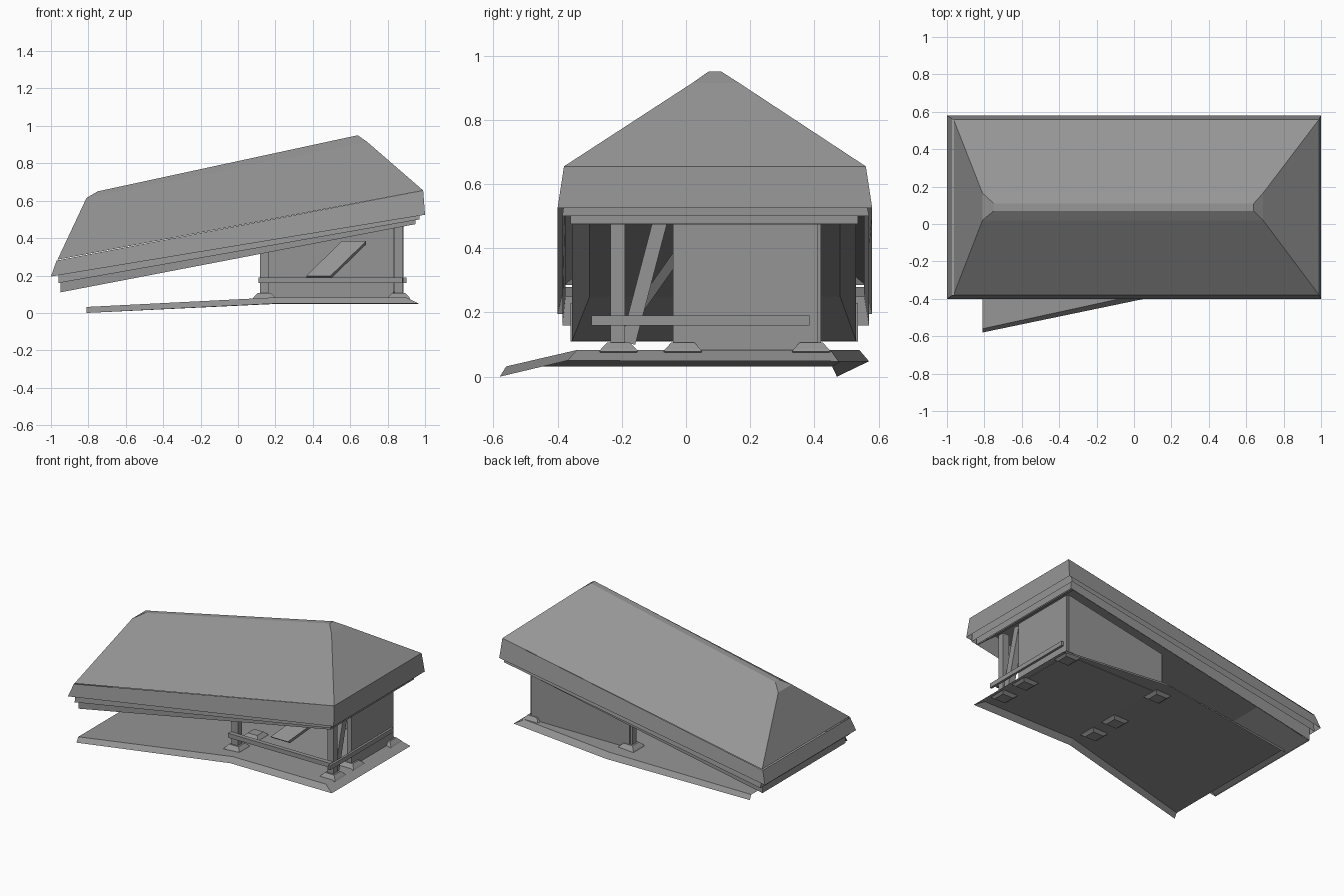
import bpy, bmesh
from mathutils import Vector

cube = bpy.data.objects.get("Cube")
if cube:
    bpy.data.objects.remove(cube, do_unlink=True)

grey = bpy.data.materials.new("weathered_grey")
grey.use_nodes = True
COLOUR = (0.3, 0.3, 0.3, 1)
grey.diffuse_color = COLOUR
grey.node_tree.nodes["Principled BSDF"].inputs["Base Color"].default_value = COLOUR


def finish(name, bm):
    mesh = bpy.data.meshes.new(name)
    bm.to_mesh(mesh)
    bm.free()
    mesh.materials.append(grey)
    ob = bpy.data.objects.new(name, mesh)
    bpy.context.collection.objects.link(ob)
    return ob


def loft(name, rings, cap_first=False, cap_last=False):
    """Join tilted rectangles: x range, y range, height at each x end."""
    bm = bmesh.new()
    loops = []
    for x0, x1, y0, y1, z0, z1 in rings:
        corners = ((x0, y0, z0), (x1, y0, z1), (x1, y1, z1), (x0, y1, z0))
        loops.append([bm.verts.new(c) for c in corners])
    for a, b in zip(loops, loops[1:]):
        for i in range(4):
            j = (i + 1) % 4
            bm.faces.new((a[i], a[j], b[j], b[i]))
    if cap_first:
        bm.faces.new(loops[0][::-1])
    if cap_last:
        bm.faces.new(loops[-1])
    return finish(name, bm)


def box(name, x0, x1, y0, y1, z0, z1):
    return loft(name, [(x0, x1, y0, y1, z0, z0), (x0, x1, y0, y1, z1, z1)], True, True)


def beam(name, start, end, across, width, depth):
    """Straight plank from start to end; across gives its wide direction."""
    start, end = Vector(start), Vector(end)
    wide = Vector(across).normalized() * width / 2
    thick = (end - start).cross(wide).normalized() * depth / 2
    bm = bmesh.new()
    ends = [[bm.verts.new(p + wide * u + thick * v)
             for u, v in ((-1, -1), (1, -1), (1, 1), (-1, 1))] for p in (start, end)]
    for loop in ends:
        bm.faces.new(loop)
    for i in range(4):
        j = (i + 1) % 4
        bm.faces.new((ends[0][i], ends[0][j], ends[1][j], ends[1][i]))
    bmesh.ops.recalc_face_normals(bm, faces=bm.faces)
    return finish(name, bm)


def roof_base(x):
    return 0.11 + 0.192 * (x + 0.95)


# Tilted hip roof with a softened ridge
loft("roof", [
    (-0.965, 0.99, -0.38, 0.56, 0.285, 0.655),
    (-0.81, 0.69, 0.02, 0.165, 0.615, 0.915),
    (-0.75, 0.64, 0.07, 0.11, 0.65, 0.95)], cap_last=True)

# Nested fascia bands, each tucked up behind the one above
loft("upper_fascia", [
    (-1.0, 1.0, -0.40, 0.58, 0.195, 0.525),
    (-0.97, 0.99, -0.38, 0.56, 0.28, 0.655)])
loft("middle_fascia", [
    (-0.96, 0.97, -0.385, 0.57, 0.16, 0.50),
    (-0.96, 0.97, -0.375, 0.555, 0.25, 0.58)])
loft("lower_fascia", [
    (-0.95, 0.95, -0.36, 0.535, 0.11, 0.475),
    (-0.95, 0.95, -0.36, 0.535, 0.23, 0.56)])

# Recessed ceiling with sloping sides
loft("ceiling", [
    (-0.60, 0.85, -0.30, 0.48, 0.25, 0.545),
    (-0.945, 0.945, -0.355, 0.53, 0.111, 0.474)], cap_first=True)

# Broken floor shell: level half and sagging half, open below and at the broken end
bm = bmesh.new()
sections = [(-0.81, (-0.58, 0.0), (-0.56, 0.032), (0.455, 0.032), (0.47, 0.0)),
            (0.20, (-0.37, 0.05), (-0.34, 0.083), (0.54, 0.083), (0.57, 0.048)),
            (0.90, (-0.37, 0.05), (-0.34, 0.083), (0.45, 0.083), (0.475, 0.048))]
rows = [[bm.verts.new((x, y, z)) for y, z in points] for x, *points in sections]
rows[2][0].co.x = rows[2][3].co.x = 0.965
for a, b in zip(rows, rows[1:]):
    for i in range(3):
        bm.faces.new((a[i], b[i], b[i + 1], a[i + 1]))
bm.faces.new(rows[2])
finish("floor", bm)

# Footings poking through the floor, and posts
for x, side in ((0.14, "left"), (0.86, "right")):
    for y, place in ((-0.21, "front"), (-0.01, "middle"), (0.39, "back")):
        tag = place + "_" + side
        loft("footing_" + tag, [
            (x - r, x + r, y - r, y + r, z, z)
            for r, z in ((0.04, 0.062), (0.06, 0.078), (0.055, 0.086), (0.035, 0.107))],
            True, True)
        if place != "middle":
            box("post_" + tag, x - 0.023, x + 0.023, y - 0.025, y + 0.02,
                0.1, roof_base(x) + 0.05)

# Leaning post that has slipped off its footing
beam("leaning_post", (0.85, -0.18, 0.105), (0.85, -0.075, 0.505), (1, 0, 0), 0.045, 0.045)

# Walls: back wall follows the roof slope, side wall is a plain panel
loft("back_wall", [
    (0.13, 0.87, 0.395, 0.42, 0.08, 0.08),
    (0.13, 0.87, 0.395, 0.42, roof_base(0.13) + 0.05, roof_base(0.87) + 0.05)], True, True)
box("side_wall", 0.85, 0.884, -0.04, 0.411, 0.08, 0.505)

# Rails
box("front_rail", 0.11, 0.88, -0.265, -0.235, 0.16, 0.19)
box("side_rail", 0.885, 0.9, -0.295, 0.385, 0.16, 0.19)

# Fallen panel leaning inside
beam("fallen_panel", (0.43, -0.16, 0.19), (0.62, -0.03, 0.375), (1, 0, 0), 0.13, 0.03)
